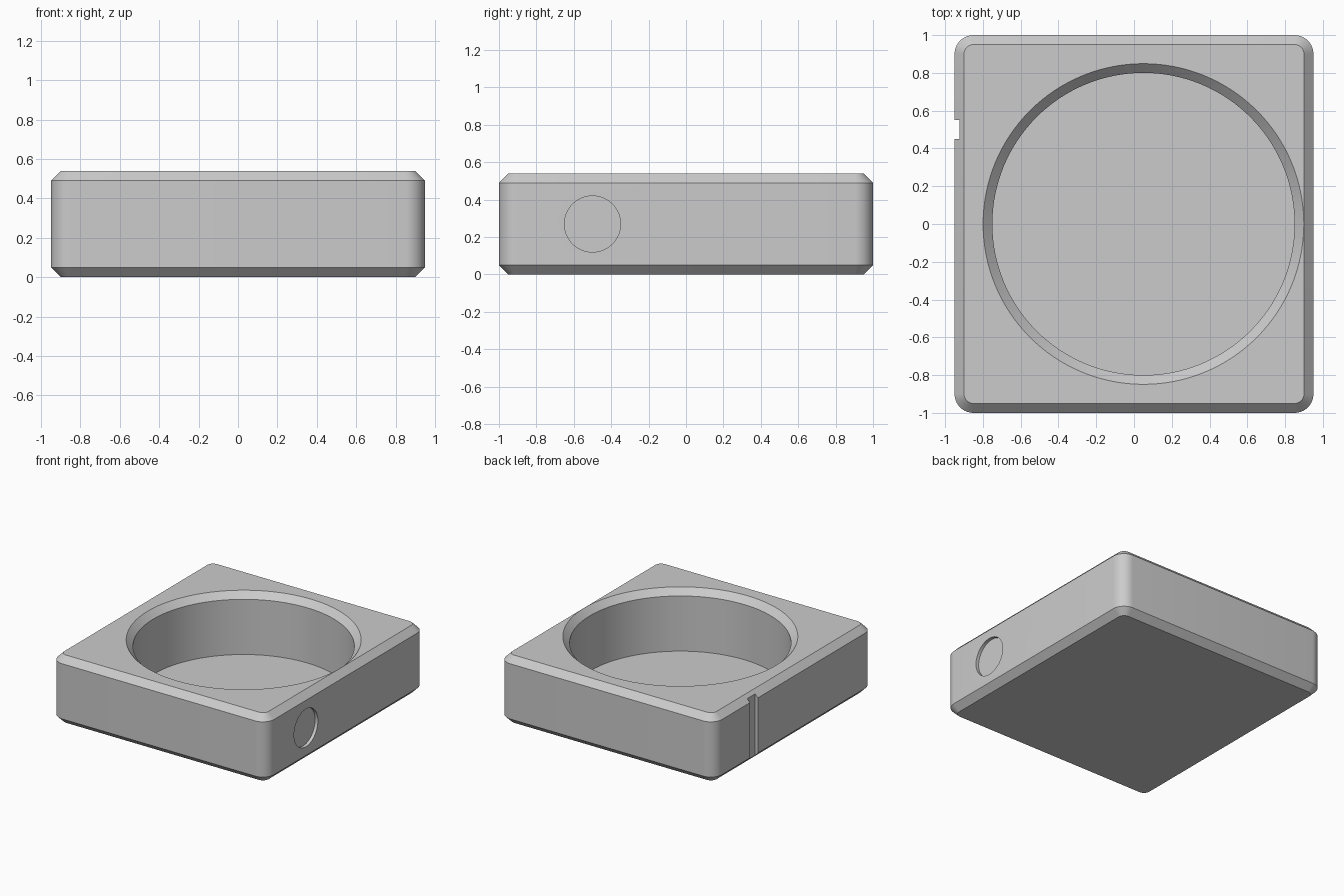
import bpy, bmesh, math

if "Cube" in bpy.data.objects:
    bpy.data.objects.remove(bpy.data.objects["Cube"])

HALF_X, HALF_Y, HEIGHT = 0.95, 1.0, 0.54
CHAMFER, CORNER = 0.05, 0.1
GROOVE = 0.025

grey = bpy.data.materials.new("light grey")
grey.use_nodes = True
colour = (0.6, 0.6, 0.6, 1)
grey.diffuse_color = colour
grey.node_tree.nodes["Principled BSDF"].inputs["Base Color"].default_value = colour


def make_object(name, bm):
    bmesh.ops.recalc_face_normals(bm, faces=bm.faces)
    mesh = bpy.data.meshes.new(name)
    bm.to_mesh(mesh)
    bm.free()
    mesh.materials.append(grey)
    obj = bpy.data.objects.new(name, mesh)
    bpy.context.collection.objects.link(obj)
    return obj


def loft(name, rings):
    """Skin a stack of closed rings and cap both ends."""
    bm = bmesh.new()
    loops = [[bm.verts.new(p) for p in ring] for ring in rings]
    n = len(loops[0])
    for low, high in zip(loops, loops[1:]):
        for i in range(n):
            j = (i + 1) % n
            bm.faces.new((low[i], low[j], high[j], high[i]))
    bm.faces.new(loops[0][::-1])
    bm.faces.new(loops[-1])
    return make_object(name, bm)


def rounded_rectangle(inset, z, steps=10):
    points = []
    for k, (sx, sy) in enumerate(((1, 1), (-1, 1), (-1, -1), (1, -1))):
        for i in range(steps + 1):
            a = math.pi / 2 * (k + i / steps)
            r = CORNER - inset
            points.append((sx * (HALF_X - CORNER) + r * math.cos(a),
                           sy * (HALF_Y - CORNER) + r * math.sin(a), z))
    return points


def circle(radius, z, cx=0.0, steps=128):
    return [(cx + radius * math.cos(2 * math.pi * i / steps),
             radius * math.sin(2 * math.pi * i / steps), z) for i in range(steps)]


# Block with chamfered top and bottom edges
body = loft("tray_body", [
    rounded_rectangle(CHAMFER, 0),
    rounded_rectangle(0, CHAMFER),
    rounded_rectangle(0, HEIGHT - CHAMFER),
    rounded_rectangle(CHAMFER, HEIGHT),
])

# Round pocket with a flared rim
pocket = loft("pocket_cutter", [
    circle(0.8, 0.05, 0.05),
    circle(0.8, HEIGHT - CHAMFER, 0.05),
    circle(0.849, HEIGHT, 0.05),
    circle(0.849, HEIGHT + 0.1, 0.05),
])

# Shallow round recess in the +x side
recess = loft("recess_cutter", [circle(0.15, -GROOVE, steps=64), circle(0.15, 0.1, steps=64)])
recess.rotation_euler.y = math.pi / 2
recess.location = (HALF_X, -0.5, HEIGHT / 2)

# Vertical groove in the -x side
bm = bmesh.new()
bmesh.ops.create_cube(bm, size=1)
bmesh.ops.scale(bm, vec=(0.1, 0.1, 1), verts=bm.verts)
groove = make_object("groove_cutter", bm)
groove.location = (-HALF_X + GROOVE - 0.05, 0.5, HEIGHT / 2)

# Cut the block, then drop the cutters
bpy.context.view_layer.objects.active = body
for cutter in (pocket, recess, groove):
    cutter.hide_render = True
    mod = body.modifiers.new(cutter.name, "BOOLEAN")
    mod.operation = "DIFFERENCE"
    mod.solver = "EXACT"
    mod.object = cutter
    bpy.context.view_layer.update()
    bpy.ops.object.modifier_apply(modifier=mod.name)
    bpy.data.objects.remove(cutter)

bpy.ops.object.select_all(action="DESELECT")
body.select_set(True)
bpy.ops.object.shade_smooth_by_angle(angle=math.radians(30))
